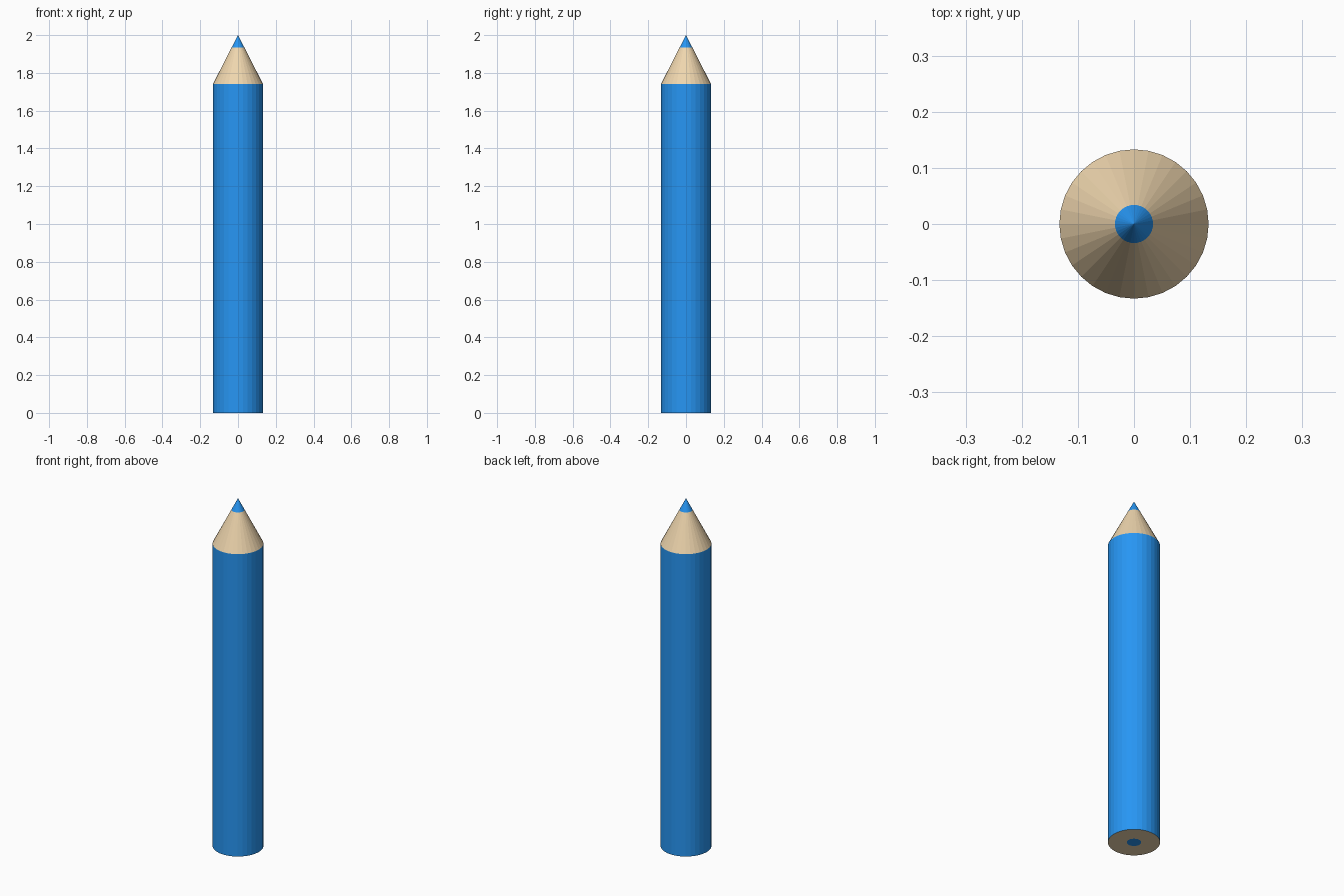
import bpy, bmesh
from math import cos, sin, tau

if "Cube" in bpy.data.objects:
    bpy.data.objects.remove(bpy.data.objects["Cube"])

SIDES = 32
R = 0.133        # casing radius
CORE = 0.034     # lead radius where it leaves the wood
CORE_END = 0.037 # lead radius at the flat end
SHOULDER, TIP_START, TOP = 1.74, 1.934, 2.0


def material(name, color):
    m = bpy.data.materials.new(name)
    m.diffuse_color = (*color, 1)
    m.use_nodes = True
    m.node_tree.nodes["Principled BSDF"].inputs["Base Color"].default_value = m.diffuse_color
    return m


def lathe(name, profiles, mat):
    """Revolve (radius, z) profiles around z; radius 0 closes to a point."""
    bm = bmesh.new()
    for profile in profiles:
        rings = []
        for r, z in profile:
            if r == 0:
                rings.append([bm.verts.new((0, 0, z))] * SIDES)
            else:
                rings.append([bm.verts.new((r * cos(tau * i / SIDES), r * sin(tau * i / SIDES), z))
                              for i in range(SIDES)])
        for a, b in zip(rings, rings[1:]):
            for i in range(SIDES):
                j = (i + 1) % SIDES
                bm.faces.new(list(dict.fromkeys((a[i], a[j], b[j], b[i]))))
    mesh = bpy.data.meshes.new(name)
    bm.to_mesh(mesh)
    bm.free()
    mesh.materials.append(mat)
    obj = bpy.data.objects.new(name, mesh)
    bpy.context.collection.objects.link(obj)
    return obj


blue = material("blue", (0.02, 0.305, 0.9))
wood = material("wood", (0.86, 0.67, 0.42))

# Painted barrel
lathe("painted_casing", [[(R, 0), (R, SHOULDER)]], blue)

# Sharpened wood cone and the wood ring at the flat end
lathe("wood_body", [[(R, SHOULDER), (CORE, TIP_START)],
                    [(CORE_END, 0), (R, 0)]], wood)

# Coloured lead: pointed tip and the disc at the flat end
lathe("lead_core", [[(CORE, TIP_START), (0, TOP)],
                    [(0, 0), (CORE_END, 0)]], blue)
